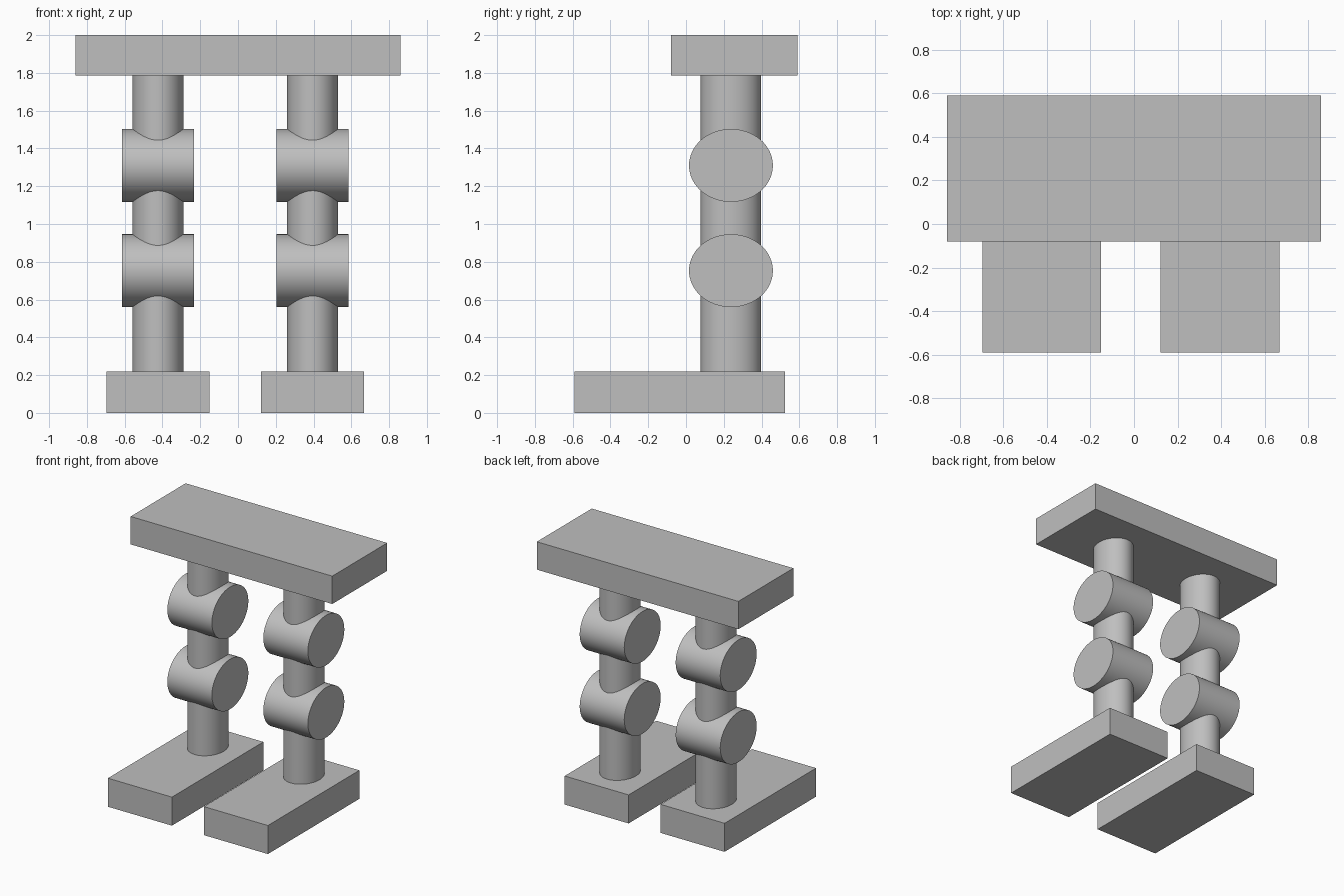
import bpy
import math

cube = bpy.data.objects.get("Cube")
if cube:
    bpy.data.objects.remove(cube, do_unlink=True)

# Single plain material
grey = bpy.data.materials.new("plain_grey")
grey.use_nodes = True
colour = (0.52, 0.52, 0.52, 1)
grey.diffuse_color = colour
grey.node_tree.nodes["Principled BSDF"].inputs["Base Color"].default_value = colour


def finish(name):
    obj = bpy.context.object
    obj.name = obj.data.name = name
    obj.data.materials.append(grey)
    return obj


def block(name, low, high):
    """Box between two opposite corners."""
    centre = [(a + b) / 2 for a, b in zip(low, high)]
    bpy.ops.mesh.primitive_cube_add(size=1, location=centre)
    bpy.context.object.scale = [b - a for a, b in zip(low, high)]
    bpy.ops.object.transform_apply(location=False, rotation=False, scale=True)
    finish(name)


def drum(name, centre, size, lengthways=False):
    """Elliptical cylinder with the given bounding size, upright or along x."""
    bpy.ops.mesh.primitive_cylinder_add(vertices=64, radius=0.5, depth=1)
    obj = bpy.context.object
    if lengthways:
        obj.rotation_euler.y = math.pi / 2
        bpy.ops.object.transform_apply(location=False, rotation=True, scale=False)
    obj.scale = size
    bpy.ops.object.transform_apply(location=False, rotation=False, scale=True)
    obj.location = centre
    bpy.ops.object.shade_smooth_by_angle(angle=math.radians(30))
    finish(name)


# Top slab
block("top_slab", (-0.86, -0.08, 1.785), (0.86, 0.59, 2.0))

# Two legs, each with a foot, a column and two cross drums
AXIS_Y = 0.238
for side, x in (("right", -0.424), ("left", 0.395)):
    block(side + "_foot", (x - 0.273, -0.59, 0), (x + 0.273, 0.525, 0.22))
    drum(side + "_column", (x, AXIS_Y, 1.0), (0.27, 0.32, 1.6))
    for level, z in (("lower", 0.753), ("upper", 1.31)):
        drum(f"{side}_{level}_joint", (x, AXIS_Y, z), (0.38, 0.444, 0.386), True)
